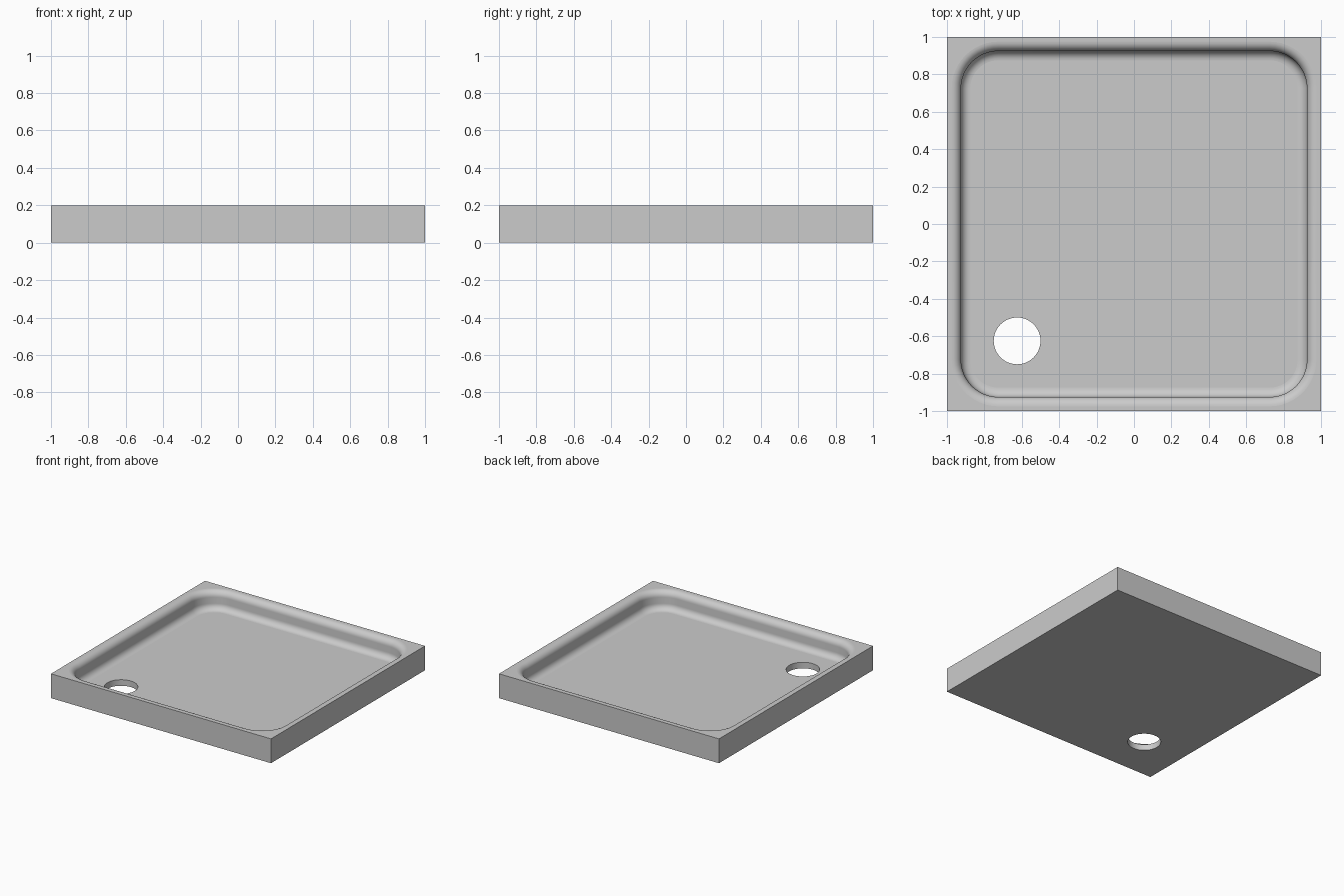
import bpy
import bmesh
from math import sin, cos, pi, tau

default = bpy.data.objects.get("Cube")
if default:
    bpy.data.objects.remove(default)

HEIGHT, FLOOR = 0.2, 0.05
WALL, CORNER, FILLET = 0.925, 0.2, 0.05
DRAIN, DRAIN_R = -0.625, 0.125
STEPS = 12

bm = bmesh.new()


def loop(points, z):
    """Closed ring of vertices and edges at one height."""
    verts = [bm.verts.new((x, y, z)) for x, y in points]
    edges = [bm.edges.new((v, verts[(i + 1) % len(verts)])) for i, v in enumerate(verts)]
    return verts, edges


def rounded_square(offset):
    """Basin outline, moved outward from the wall by offset."""
    centre, radius = WALL - CORNER, CORNER + offset
    points = []
    for k, (sx, sy) in enumerate([(1, 1), (-1, 1), (-1, -1), (1, -1)]):
        for i in range(STEPS + 1):
            a = (k + i / STEPS) * pi / 2
            points.append((sx * centre + radius * cos(a), sy * centre + radius * sin(a)))
    return points


def bridge(a, b, smooth):
    n = len(a[0])
    for i in range(n):
        j = (i + 1) % n
        face = bm.faces.new((a[0][i], a[0][j], b[0][j], b[0][i]))
        face.smooth = smooth


def fill(outer, inner):
    """Flat face between two outlines."""
    bmesh.ops.triangle_fill(bm, edges=outer[1] + inner[1], use_beauty=True)


square = [(-1, -1), (1, -1), (1, 1), (-1, 1)]
circle = [(DRAIN + DRAIN_R * cos(tau * i / 48), DRAIN + DRAIN_R * sin(tau * i / 48))
          for i in range(48)]

# Basin wall: rounded lip, straight wall, rounded foot
profile = []
for i in range(9):
    a = i / 8 * pi / 2
    profile.append((FILLET * (1 - sin(a)), HEIGHT - FILLET * (1 - cos(a))))
profile += [(-d, HEIGHT + FLOOR - z) for d, z in reversed(profile)]
rings = [loop(rounded_square(d), z) for d, z in profile]
for upper, lower in zip(rings, rings[1:]):
    bridge(upper, lower, True)

# Outer sides and drain hole
top, bottom = loop(square, HEIGHT), loop(square, 0)
drain_top, drain_bottom = loop(circle, FLOOR), loop(circle, 0)
bridge(top, bottom, False)
bridge(drain_top, drain_bottom, True)

# Rim, basin floor and underside
fill(top, rings[0])
fill(rings[-1], drain_top)
fill(bottom, drain_bottom)
bmesh.ops.recalc_face_normals(bm, faces=bm.faces)

mesh = bpy.data.meshes.new("shower_tray")
bm.to_mesh(mesh)
bm.free()
tray = bpy.data.objects.new("shower_tray", mesh)
bpy.context.collection.objects.link(tray)

# Plain grey finish
grey = bpy.data.materials.new("light_grey")
grey.use_nodes = True
colour = (0.6, 0.6, 0.6, 1)
grey.diffuse_color = colour
grey.node_tree.nodes["Principled BSDF"].inputs["Base Color"].default_value = colour
mesh.materials.append(grey)
